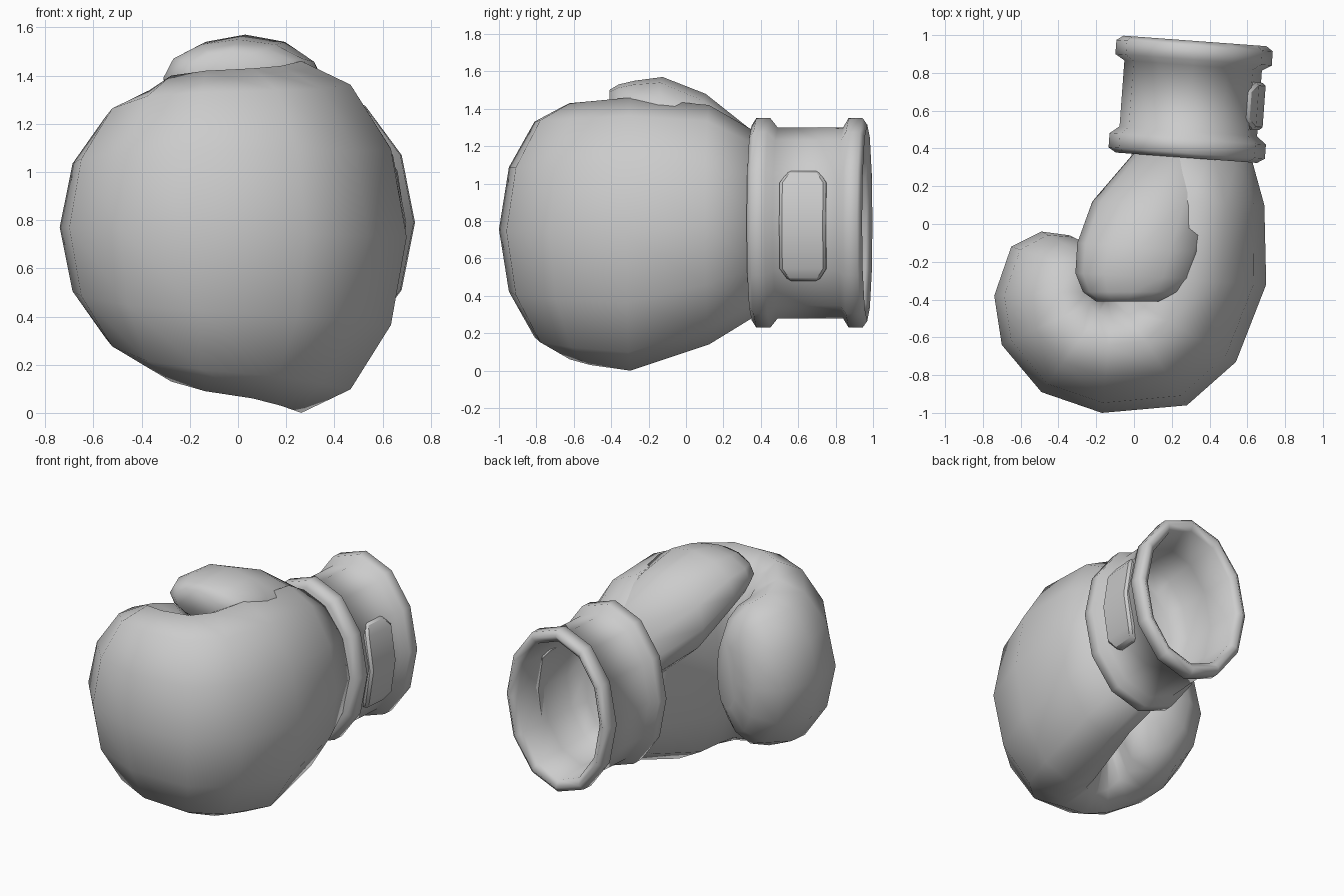
import bpy, bmesh, math
from mathutils import Vector

cube = bpy.data.objects.get("Cube")
if cube:
    bpy.data.objects.remove(cube, do_unlink=True)

# One plain material
leather = bpy.data.materials.new("grey_leather")
leather.use_nodes = True
GREY = (0.6, 0.6, 0.6, 1)
leather.diffuse_color = GREY
bsdf = leather.node_tree.nodes["Principled BSDF"]
bsdf.inputs["Base Color"].default_value = GREY
bsdf.inputs["Roughness"].default_value = 0.6


def finish(name, bm, sharp_angle):
    """Turn a bmesh into a smooth shaded object with sharp edges kept."""
    bmesh.ops.recalc_face_normals(bm, faces=bm.faces[:])
    mesh = bpy.data.meshes.new(name)
    bm.to_mesh(mesh)
    bm.free()
    mesh.materials.append(leather)
    mesh.shade_smooth()
    mesh.set_sharp_from_angle(angle=math.radians(sharp_angle))
    obj = bpy.data.objects.new(name, mesh)
    bpy.context.scene.collection.objects.link(obj)
    return obj


def loft(name, rings, skew=0.0, sides=12, sharp_angle=100):
    """Skin upright ellipses, each given as outer xy, inner xy, bottom, top.
    Skew moves the crest of each ellipse towards its inner side."""
    bm = bmesh.new()
    loops = []
    for outer, inner, low, high in rings:
        outer, inner = Vector(outer), Vector(inner)
        mid, half = (outer + inner) / 2, (outer - inner) / 2
        loop = []
        for i in range(sides):
            a = math.tau * i / sides
            p = mid + half * (math.cos(a) - skew * math.sin(a) ** 2)
            z = (low + high) / 2 + (high - low) / 2 * math.sin(a)
            loop.append(bm.verts.new((p.x, p.y, z)))
        loops.append(loop)
    for a, b in zip(loops, loops[1:]):
        for i in range(sides):
            j = (i + 1) % sides
            bm.faces.new((a[i], a[j], b[j], b[i]))
    bm.faces.new(loops[0])
    bm.faces.new(loops[-1])
    return finish(name, bm, sharp_angle)


# Palm that curls round into the closed finger lobe
loft("palm_and_fingers", [
    ((0.61, 0.39), (-0.02, 0.41), 0.31, 1.26),
    ((0.69, 0.10), (0.02, 0.14), 0.14, 1.42),
    ((0.70, -0.32), (-0.06, -0.28), 0.00, 1.46),
    ((0.54, -0.73), (-0.09, -0.35), 0.03, 1.44),
    ((0.28, -0.96), (-0.10, -0.37), 0.06, 1.43),
    ((-0.17, -1.00), (-0.11, -0.38), 0.09, 1.42),
    ((-0.49, -0.89), (-0.12, -0.38), 0.13, 1.40),
    ((-0.70, -0.64), (-0.12, -0.37), 0.20, 1.34),
    ((-0.74, -0.38), (-0.12, -0.35), 0.24, 1.30),
    ((-0.65, -0.12), (-0.10, -0.31), 0.29, 1.26),
    ((-0.49, -0.04), (-0.10, -0.25), 0.38, 1.17),
    ((-0.34, -0.06), (-0.12, -0.17), 0.54, 1.01),
], skew=0.15)

# Thumb lying across the top of the fist
loft("thumb", [
    ((0.48, 0.39), (0.02, 0.40), 0.72, 1.25),
    ((0.42, 0.09), (-0.22, 0.12), 0.90, 1.48),
    ((0.36, -0.15), (-0.30, -0.10), 1.12, 1.57),
    ((0.31, -0.29), (-0.31, -0.26), 1.23, 1.55),
    ((0.25, -0.36), (-0.27, -0.36), 1.27, 1.53),
    ((0.13, -0.41), (-0.20, -0.41), 1.31, 1.50),
])

# Hollow cuff: (distance along the axis, offset from the wrist ellipse)
WRIST_X, WRIST_Z = 0.365, 0.51
profile = [
    (-0.31, -0.10), (-0.31, 0.01), (-0.285, 0.05), (-0.21, 0.05),
    (-0.17, 0.00), (0.18, 0.00), (0.21, 0.05), (0.285, 0.05),
    (0.31, 0.015), (0.28, -0.03), (0.05, -0.05), (-0.15, -0.08),
    (-0.23, -0.16),
]
cuff = loft("cuff", [
    ((WRIST_X + o, t), (-WRIST_X - o, t), -WRIST_Z - o, WRIST_Z + o)
    for t, o in profile], sharp_angle=180)

# Strap plate curved round the outer side of the cuff
bm = bmesh.new()
rows = [(-0.295, 0.08, 0.31), (-0.23, 0.125, 0.355), (0, 0.125, 0.39),
        (0.23, 0.125, 0.355), (0.295, 0.08, 0.31)]
pairs = [[bm.verts.new((x, s * w, z)) for s in (-1, 1)] for z, w, x in rows]
for (a, b), (c, d) in zip(pairs, pairs[1:]):
    bm.faces.new((a, b, d, c))
base = bmesh.ops.extrude_face_region(bm, geom=bm.faces[:])
moved = [v for v in base["geom"] if isinstance(v, bmesh.types.BMVert)]
bmesh.ops.translate(bm, verts=moved, vec=(-0.08, 0, 0))
strap = finish("strap", bm, 40)
bevel = strap.modifiers.new("soft_edge", "BEVEL")
bevel.width = 0.015
bevel.segments = 1
bevel.limit_method = "ANGLE"
bevel.angle_limit = math.radians(45)

# Place the cuff and its strap at the wrist
for part, y, z in ((cuff, 0.66, 0.79), (strap, 0.65, 0.775)):
    part.location = (0.30, y, z)
    part.rotation_euler.z = math.radians(-4.2)
